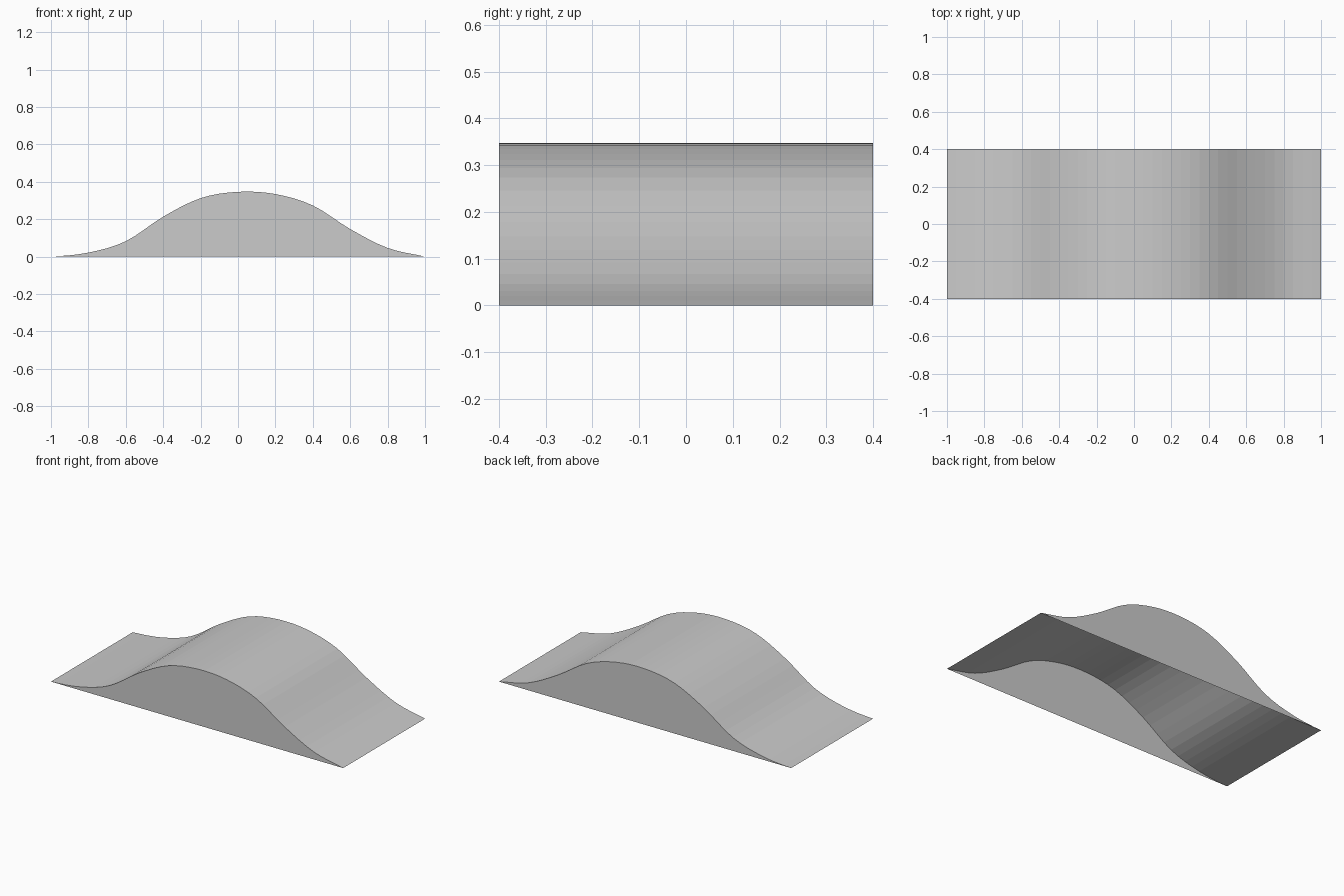
import bpy, bmesh

if "Cube" in bpy.data.objects:
    bpy.data.objects.remove(bpy.data.objects["Cube"])

# Height of the hump every 0.2 units along x
heights = [0.0, 0.021, 0.082, 0.213, 0.312, 0.346, 0.334, 0.273, 0.147, 0.046, 0.0]
HALF_Y, STEPS = 0.4, 4


def smooth_profile(h, steps):
    """Catmull-Rom curve through evenly spaced heights."""
    ext = [h[0]] + h + [2 * h[-1] - h[-2]]
    pts = []
    for i in range(len(h) - 1):
        a, b, c, d = ext[i:i + 4]
        for s in range(steps):
            t = s / steps
            z = 0.5 * (2 * b + (c - a) * t + (2 * a - 5 * b + 4 * c - d) * t ** 2
                       + (3 * b - a - 3 * c + d) * t ** 3)
            pts.append((-1 + 0.2 * (i + t), max(z, 0.0)))
    return pts + [(1.0, h[-1])]


profile = smooth_profile(heights, STEPS)
bm = bmesh.new()
front = [bm.verts.new((x, -HALF_Y, z)) for x, z in profile]
back = [bm.verts.new((x, HALF_Y, z)) for x, z in profile]

# Curved top surface; the underside stays open
for i in range(len(profile) - 1):
    bm.faces.new((front[i], front[i + 1], back[i + 1], back[i]))

# Side walls
bm.faces.new(front[::-1])
bm.faces.new(back)

mesh = bpy.data.meshes.new("ramp_hump")
bm.to_mesh(mesh)
bm.free()
bpy.context.collection.objects.link(bpy.data.objects.new("ramp_hump", mesh))
